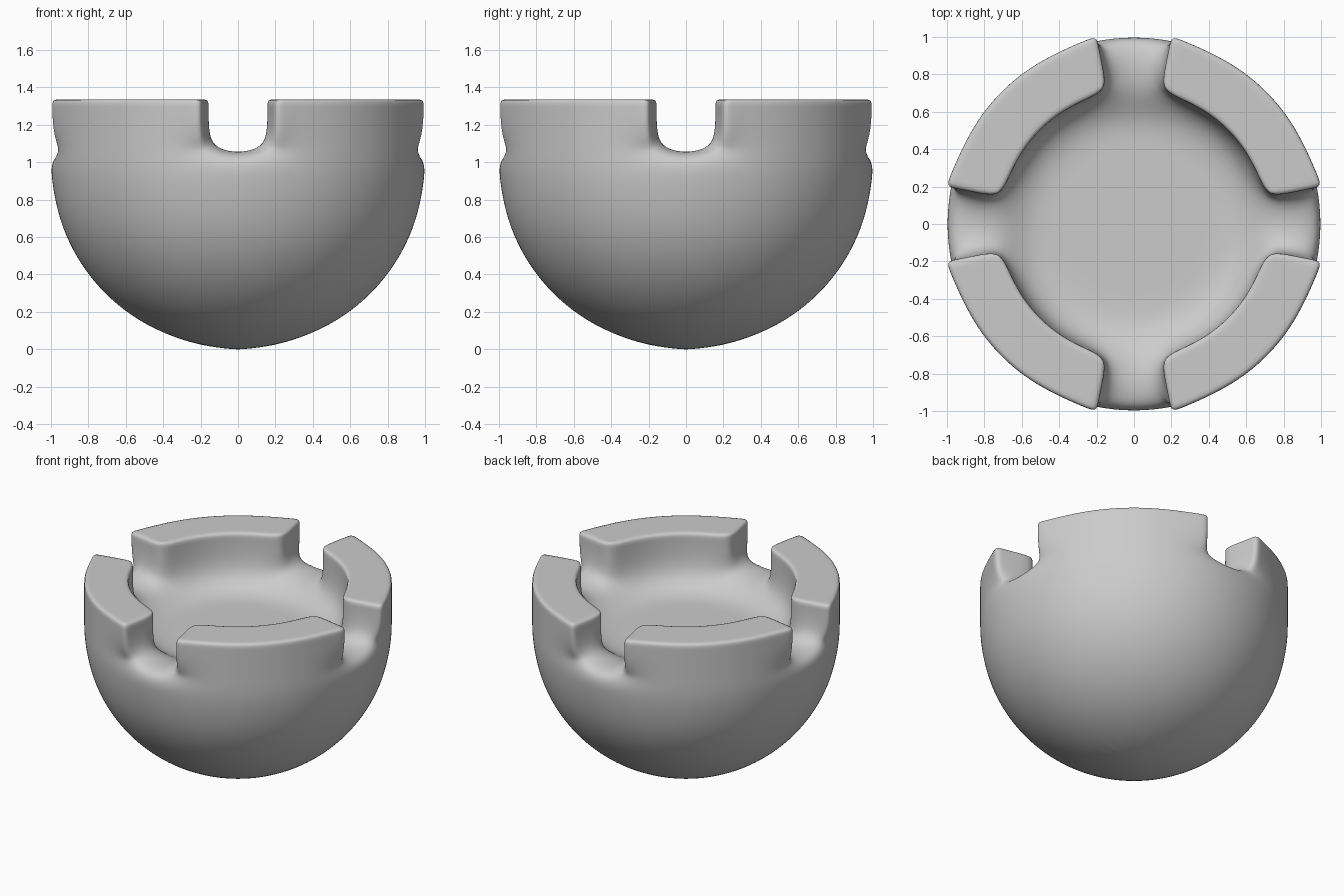
import bpy, bmesh, math

if "Cube" in bpy.data.objects:
    bpy.data.objects.remove(bpy.data.objects["Cube"])

SEG = 16
K = 1.026          # cage enlargement that offsets subdivision shrink
EQ, SILL, TOP, FLOOR = 0.92, 1.05, 1.335, 0.95

bm = bmesh.new()

def ring(r, z):
    return [bm.verts.new((r * K * math.cos((i + .5) * 2 * math.pi / SEG),
                          r * K * math.sin((i + .5) * 2 * math.pi / SEG), z)) for i in range(SEG)]

def bridge(a, b):
    return [bm.faces.new((a[i], a[(i + 1) % SEG], b[(i + 1) % SEG], b[i])) for i in range(SEG)]

def cap(a, z, flip):
    c = bm.verts.new((0, 0, z))
    for i in range(SEG):
        p, q = a[i], a[(i + 1) % SEG]
        bm.faces.new((q, p, c) if flip else (p, q, c))

# rounded bowl below, thick rim, and shallow floor
angles = [math.radians(d) for d in (15, 30, 45, 60, 75, 90)]
rings = [ring(math.sin(a) * (1 - 0.02 * math.sin(2 * a)), EQ - 0.92 * math.cos(a)) for a in angles]
rings += [ring(1.0, SILL), ring(0.71, SILL), ring(0.56, FLOOR), ring(0.38, FLOOR)]
cap(rings[0], -0.01, True)
bands = [bridge(a, b) for a, b in zip(rings, rings[1:])]
cap(rings[-1], FLOOR, False)

# four raised wall blocks: three rim faces each, leaving a notch on each axis
raised = [f for i, f in enumerate(bands[6]) if (i + 1) % 4]
res = bmesh.ops.extrude_face_region(bm, geom=raised)
bmesh.ops.delete(bm, geom=[f for f in raised if f.is_valid], context='FACES')
bmesh.ops.delete(bm, geom=[e for e in bm.edges if not e.link_faces], context='EDGES')
top = [v for v in res['geom'] if isinstance(v, bmesh.types.BMVert)]
for v in top:
    v.co.z = TOP
bmesh.ops.recalc_face_normals(bm, faces=bm.faces[:])
bm.normal_update()

# tighten block edges: top outlines firmly, end corners softly
crease = bm.edges.layers.float.new('crease_edge')
tops = set(top)
for e in bm.edges:
    n = sum(v in tops for v in e.verts)
    outer = all(v.co.xy.length > 0.9 for v in e.verts)
    sharp = len(e.link_faces) == 2 and e.calc_face_angle(0) > 0.9
    if n == 2 and sharp:
        e[crease] = 0.8 if outer else 0.55
    elif n == 1 and sharp:
        e[crease] = 0.5 if outer else 0.35

me = bpy.data.meshes.new('notched_bowl')
bm.to_mesh(me)
bm.free()
me.polygons.foreach_set('use_smooth', [True] * len(me.polygons))
ob = bpy.data.objects.new('notched_bowl', me)
bpy.context.collection.objects.link(ob)
m = ob.modifiers.new('smooth', 'SUBSURF')
m.levels = m.render_levels = 4
